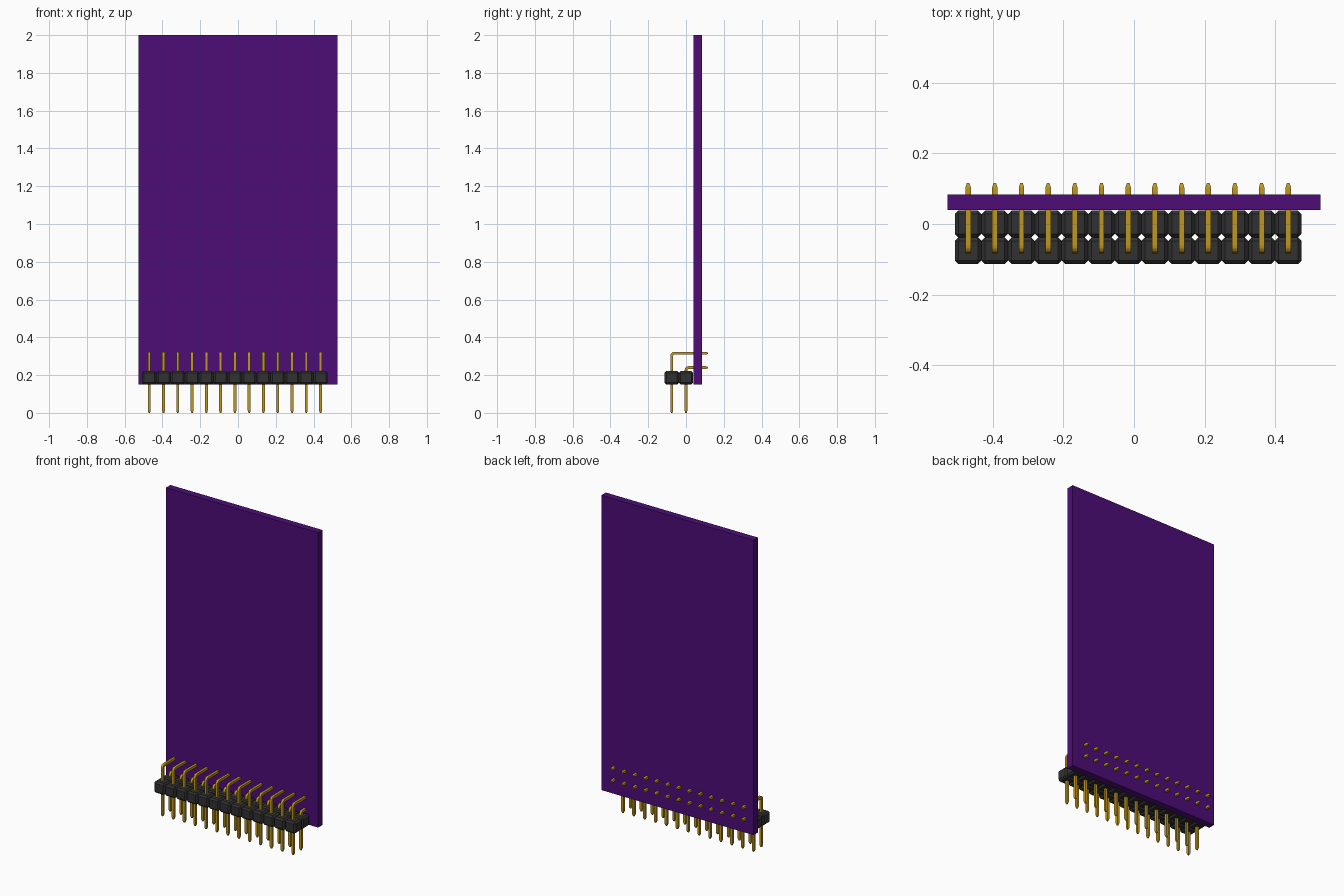
import bpy
import bmesh
from math import pi, sin, cos
from mathutils import Vector

cube = bpy.data.objects.get("Cube")
if cube:
    bpy.data.objects.remove(cube, do_unlink=True)

PITCH = 0.0756
COLUMNS = 13
FIRST_X = -0.47
PIN = 0.0152          # pin thickness
BEND = 0.014          # bend radius at the pin centreline
TIP = 0.012           # length of the tapered tip
TAIL_Y = 0.116        # where the pins end behind the board


def material(name, colour, roughness):
    m = bpy.data.materials.new(name)
    m.use_nodes = True
    m.diffuse_color = (*colour, 1)
    shader = m.node_tree.nodes["Principled BSDF"]
    shader.inputs["Base Color"].default_value = (*colour, 1)
    shader.inputs["Roughness"].default_value = roughness
    return m


purple = material("purple board", (0.073, 0.004, 0.185), 0.5)
black = material("black plastic", (0.031, 0.031, 0.031), 0.6)
gold = material("gold pin", (0.53, 0.31, 0.015), 0.4)


def add_object(name, bm, mat):
    bmesh.ops.recalc_face_normals(bm, faces=bm.faces)
    mesh = bpy.data.meshes.new(name)
    bm.to_mesh(mesh)
    bm.free()
    mesh.materials.append(mat)
    obj = bpy.data.objects.new(name, mesh)
    bpy.context.collection.objects.link(obj)
    return obj


def add_box(name, low, high, mat, bevel=0):
    low, high = Vector(low), Vector(high)
    bm = bmesh.new()
    bmesh.ops.create_cube(bm, size=1)
    bmesh.ops.scale(bm, vec=high - low, verts=bm.verts)
    bmesh.ops.translate(bm, vec=(low + high) / 2, verts=bm.verts)
    if bevel:
        bmesh.ops.bevel(bm, geom=bm.edges[:], offset=bevel, segments=1,
                        affect='EDGES')
    return add_object(name, bm, mat)


def add_pin(name, x, y, top):
    """Square wire going up from the ground, then bending back through the board."""
    # Stations: y, z, direction angle (0 = up, pi/2 = back), thickness factor
    stations = [(y, 0, 0, 0.5), (y, TIP, 0, 1)]
    for i in range(5):
        a = i / 4 * pi / 2
        stations.append((y + BEND * (1 - cos(a)), top - BEND + BEND * sin(a), a, 1))
    stations += [(TAIL_Y - TIP, top, pi / 2, 1), (TAIL_Y, top, pi / 2, 0.5)]

    bm = bmesh.new()
    rings = []
    for sy, sz, a, factor in stations:
        h = PIN / 2 * factor
        side = Vector((h, 0, 0))
        across = Vector((0, cos(a), -sin(a))) * h
        centre = Vector((x, sy, sz))
        rings.append([bm.verts.new(centre + side * u + across * v)
                      for u, v in ((-1, -1), (1, -1), (1, 1), (-1, 1))])
    for r, s in zip(rings, rings[1:]):
        for i in range(4):
            j = (i + 1) % 4
            bm.faces.new((r[i], r[j], s[j], s[i]))
    bm.faces.new(rings[0])
    bm.faces.new(rings[-1])
    return add_object(name, bm, gold)


# Circuit board
add_box("board", (-0.528, 0.04, 0.15), (0.528, 0.084, 2), purple)

# Two-row header: chamfered housing cells, each with a right-angle pin
for row, y, top in (("inner", 0, 0.24), ("outer", -PITCH, 0.3156)):
    for c in range(COLUMNS):
        x = FIRST_X + c * PITCH
        half = PITCH / 2
        add_box(f"{row}_housing_{c + 1}", (x - half, y - half, 0.15),
                (x + half, y + half, 0.222), black, bevel=0.01)
        add_pin(f"{row}_pin_{c + 1}", x, y, top)
